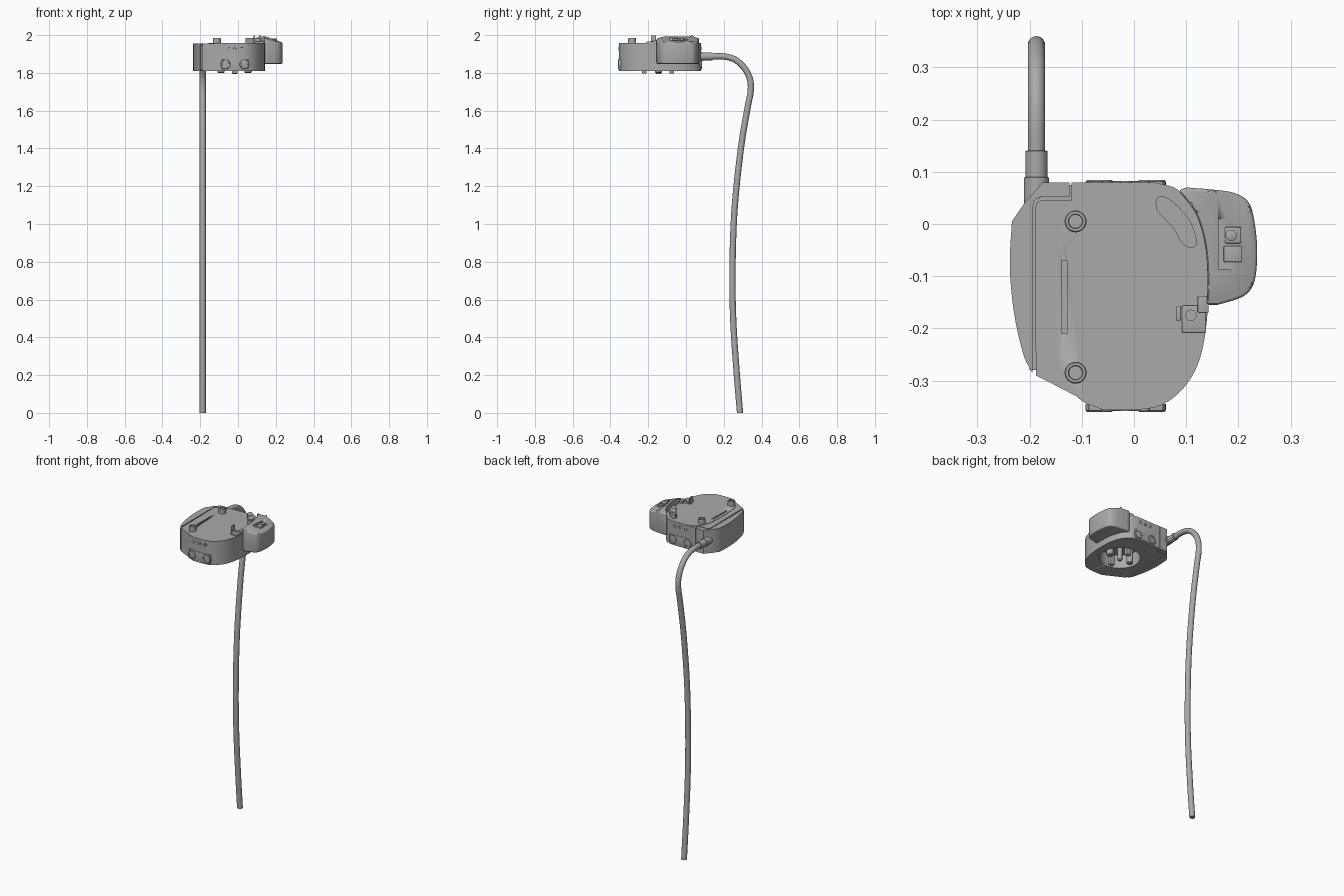
import bpy, bmesh, math
from mathutils import Vector

old = bpy.data.objects.get("Cube")
if old:
    bpy.data.objects.remove(old, do_unlink=True)

grey = bpy.data.materials.new("mid grey")
grey.use_nodes = True
grey.diffuse_color = (0.4, 0.4, 0.4, 1)
grey.node_tree.nodes["Principled BSDF"].inputs["Base Color"].default_value = (0.4, 0.4, 0.4, 1)

BOTTOM, TOP = 1.81, 1.955


def finish(name, bm, bevel=0.0):
    """Turn a bmesh into a shaded object, optionally rounding its edges."""
    bmesh.ops.recalc_face_normals(bm, faces=bm.faces[:])
    if bevel:
        edges = [e for e in bm.edges if e.calc_face_angle(0) > 0.6]
        bmesh.ops.bevel(bm, geom=edges, offset=bevel, segments=3, profile=0.5, affect='EDGES')
    me = bpy.data.meshes.new(name)
    bm.to_mesh(me)
    bm.free()
    me.materials.append(grey)
    me.shade_smooth()
    me.set_sharp_from_angle(angle=math.radians(32))
    ob = bpy.data.objects.new(name, me)
    bpy.context.collection.objects.link(ob)
    return ob


def prism(name, outline, z0, z1, bevel=0.0, top=None):
    """Extrude a plan outline; top(x, y) may slope the upper face."""
    bm = bmesh.new()
    low = [bm.verts.new((x, y, z0)) for x, y in outline]
    high = [bm.verts.new((x, y, top(x, y) if top else z1)) for x, y in outline]
    bm.faces.new(low)
    bm.faces.new(high)
    for i in range(len(low)):
        j = (i + 1) % len(low)
        bm.faces.new((low[i], low[j], high[j], high[i]))
    return finish(name, bm, bevel)


def box(name, x0, x1, y0, y1, z0, z1, bevel=0.0):
    return prism(name, [(x0, y0), (x1, y0), (x1, y1), (x0, y1)], z0, z1, bevel)


def lathe(name, origin, axis, profile, sides=32):
    """Revolve (radius, distance) pairs about an axis starting at origin."""
    bm = bmesh.new()
    turn = Vector(axis).to_track_quat('Z', 'Y')
    rings = []
    for r, d in profile:
        ring = []
        for k in range(sides):
            a = 2 * math.pi * k / sides
            ring.append(bm.verts.new(Vector(origin) + turn @ Vector((r * math.cos(a), r * math.sin(a), d))))
        rings.append(ring)
    bm.faces.new(rings[0])
    bm.faces.new(rings[-1])
    for a, b in zip(rings, rings[1:]):
        for k in range(sides):
            n = (k + 1) % sides
            bm.faces.new((a[k], a[n], b[n], b[k]))
    return finish(name, bm)


def flow(points, steps=5):
    """Smooth open curve through points."""
    p = [Vector(q) for q in points]
    p = [2 * p[0] - p[1]] + p + [2 * p[-1] - p[-2]]
    out = []
    for a, b, c, d in zip(p, p[1:], p[2:], p[3:]):
        for s in range(steps):
            t = s / steps
            out.append(0.5 * (2 * b + (c - a) * t + (2 * a - 5 * b + 4 * c - d) * t * t
                              + (3 * b - a - 3 * c + d) * t ** 3))
    return out + [p[-2]]


def cut(ob, cutter):
    m = ob.modifiers.new("cut", 'BOOLEAN')
    m.operation = 'DIFFERENCE'
    m.solver = 'EXACT'
    m.object = cutter
    cutter.hide_render = True
    cutter.hide_viewport = True
    cutter.display_type = 'WIRE'


# Main housing, its flush top plate and the separate cover on the left edge
right_curve = flow([(0.04, 0.08), (0.085, 0.065), (0.12, 0.02), (0.138, -0.04), (0.143, -0.11),
                    (0.138, -0.2), (0.122, -0.27), (0.09, -0.32), (0.05, -0.348), (0.01, -0.356)])
left_curve = flow([(-0.06, -0.356), (-0.105, -0.335), (-0.14, -0.285), (-0.153, -0.22), (-0.155, -0.14),
                   (-0.153, -0.05), (-0.14, 0.01), (-0.105, 0.058), (-0.06, 0.078)])
housing = prism("housing", right_curve + [(-0.06, -0.356), (-0.188, -0.29), (-0.19, 0.025), (-0.187, 0.04),
                                          (-0.178, 0.046), (-0.12, 0.046), (-0.12, 0.08)], BOTTOM, TOP)
plate = prism("top_plate", right_curve + left_curve, TOP - 0.004, TOP + 0.002)
prism("edge_cover", flow([(-0.195, -0.285), (-0.212, -0.25), (-0.23, -0.17), (-0.238, -0.08), (-0.234, 0.005)])
      + [(-0.21, 0.04), (-0.175, 0.08), (-0.124, 0.08), (-0.124, 0.052), (-0.18, 0.052),
         (-0.191, 0.046), (-0.195, 0.028)], BOTTOM, TOP)
box("seam_filler", -0.2, -0.18, -0.28, 0.05, BOTTOM + 0.004, TOP - 0.008)
box("back_seam_filler", -0.18, -0.115, 0.04, 0.075, BOTTOM + 0.004, TOP - 0.008)

# Cable guide slot on top and round socket recess underneath
slot = box("slot_cutter", -0.138, -0.128, -0.21, -0.07, TOP - 0.015, TOP + 0.02)
cut(housing, slot)
cut(plate, slot)
SX, SY = -0.018, -0.145
cut(housing, lathe("socket_cutter", (SX, SY, BOTTOM - 0.02), (0, 0, 1), [(0.115, 0), (0.115, 0.105)], 48))

# Pins and earth clips in the socket
for dx in (-0.072, 0.072):
    lathe("socket_pin", (SX + dx, SY, 1.9), (0, 0, -1), [(0.019, 0), (0.019, 0.096), (0.014, 0.101)], 20)
for dy in (-0.075, 0.07):
    box("earth_clip", SX - 0.015, SX + 0.015, SY + dy - 0.012, SY + dy + 0.012, 1.797, 1.9, 0.003)
lathe("earth_pin", (SX, SY, 1.9), (0, 0, -1), [(0.014, 0), (0.014, 0.102), (0.009, 0.107)], 20)

# Raised posts on top
for y in (0.005, -0.285):
    lathe("top_post", (-0.112, y, TOP - 0.002), (0, 0, 1),
          [(0.021, 0), (0.021, 0.029), (0.019, 0.032), (0.014, 0.032), (0.013, 0.026)])
kidney = flow([(0.041, 0.042), (0.047, 0.052), (0.06, 0.052), (0.082, 0.036), (0.108, 0.005), (0.12, -0.03),
               (0.118, -0.042), (0.106, -0.046), (0.09, -0.034), (0.078, -0.012), (0.06, 0.008), (0.044, 0.026)])
prism("curved_post", kidney, TOP - 0.002, 1.984)
for x, y in ((0.069, 0.02), (0.1, -0.022)):
    lathe("post_button", (x, y, 1.983), (0, 0, 1), [(0.014, 0), (0.014, 0.003)], 24)

# Latch bracket at the right edge
box("latch_plate", 0.092, 0.138, -0.208, -0.156, TOP - 0.003, 1.966, 0.002)
box("latch_tab", 0.081, 0.09, -0.185, -0.158, TOP - 0.003, 1.998, 0.002)
box("latch_bridge", 0.086, 0.1, -0.182, -0.162, TOP - 0.003, 1.963)
box("latch_arm", 0.122, 0.143, -0.17, -0.138, TOP - 0.003, 1.975, 0.002)
lathe("latch_screw", (0.109, -0.175, 1.965), (0, 0, 1), [(0.011, 0), (0.011, 0.004)], 20)

# Front and back connector panels with two couplings and three indicator dots
for side, face, z_off in (("front", -0.355, 0), ("back", 0.079, 0)):
    out = -1 if side == "front" else 1
    for x in (-0.066, 0.034):
        lathe(side + "_coupling", (x, face - out * 0.01, 1.846), (0, out, 0),
              [(0.027, 0), (0.027, 0.012), (0.024, 0.015), (0.018, 0.015), (0.016, 0.005)], 28)
    for x in (-0.052, -0.016, 0.02):
        lathe(side + "_dot", (x, face - out * 0.01, 1.93), (0, out, 0),
              [(0.011, 0), (0.011, 0.013), (0.007, 0.013), (0.006, 0.01)], 20)
    a, b = sorted((face - out * 0.01, face + out * 0.003))
    box(side + "_panel", -0.087, 0.056, a, b, 1.818, 1.874, 0.001)

# Side control pod, its upper face sloping down outwards
def pod_top(x, y):
    return 1.995 - 0.4 * max(0, x - 0.15) - 0.9 * max(0, abs(y + 0.045) - 0.075) * 0.4


pod_inner = flow([(0.139, -0.155), (0.141, -0.11), (0.136, -0.04), (0.118, 0.02), (0.085, 0.064)])
pod_outer = flow([(0.1, 0.07), (0.15, 0.066), (0.19, 0.06), (0.217, 0.045), (0.229, 0.015), (0.236, -0.045),
                  (0.233, -0.1), (0.222, -0.128), (0.2, -0.143), (0.16, -0.155)])
pod = prism("control_pod", pod_inner + pod_outer, 1.848, 0, 0.006, pod_top)
cut(pod, box("panel_cutter", 0.162, 0.222, -0.087, 0.01, 1.974, 2.02))

# Switch and button sunk into the pod panel
box("pod_switch", 0.172, 0.207, -0.073, -0.042, 1.97, 1.981, 0.002)
box("pod_button_base", 0.174, 0.205, -0.037, -0.006, 1.97, 1.977, 0.002)
lathe("pod_button", (0.186, -0.022, 1.976), (0, 0, 1), [(0.011, 0), (0.011, 0.005), (0.007, 0.007)], 20)

# Cable with strain relief
CX, CZ = -0.187, 1.887
lathe("strain_relief", (CX, 0.035, CZ), (0, 1, 0),
      [(0.024, 0), (0.024, 0.054), (0.021, 0.055), (0.021, 0.105), (0.0165, 0.106)])
path = flow([(CX, 0.13, CZ), (CX, 0.2, 1.887), (CX, 0.26, 1.87), (CX, 0.31, 1.825), (CX, 0.339, 1.765),
             (CX, 0.342, 1.7), (CX, 0.325, 1.61), (CX, 0.29, 1.395), (CX, 0.257, 1.077), (CX, 0.246, 0.76),
             (CX, 0.25, 0.495), (CX, 0.267, 0.23), (CX, 0.286, 0)], 8)
bm = bmesh.new()
rings = []
for i, p in enumerate(path):
    t = (path[min(i + 1, len(path) - 1)] - path[max(i - 1, 0)]).normalized()
    if i == len(path) - 1:
        t = Vector((0, 0, -1))
    n = Vector((1, 0, 0))
    b = t.cross(n)
    rings.append([bm.verts.new(p + 0.0165 * (math.cos(k * math.pi / 12) * n + math.sin(k * math.pi / 12) * b))
                  for k in range(24)])
for a, b in zip(rings, rings[1:]):
    for k in range(24):
        bm.faces.new((a[k], a[k - 1], b[k - 1], b[k]))
bm.faces.new(rings[0])
bm.faces.new(rings[-1])
finish("cable", bm)
